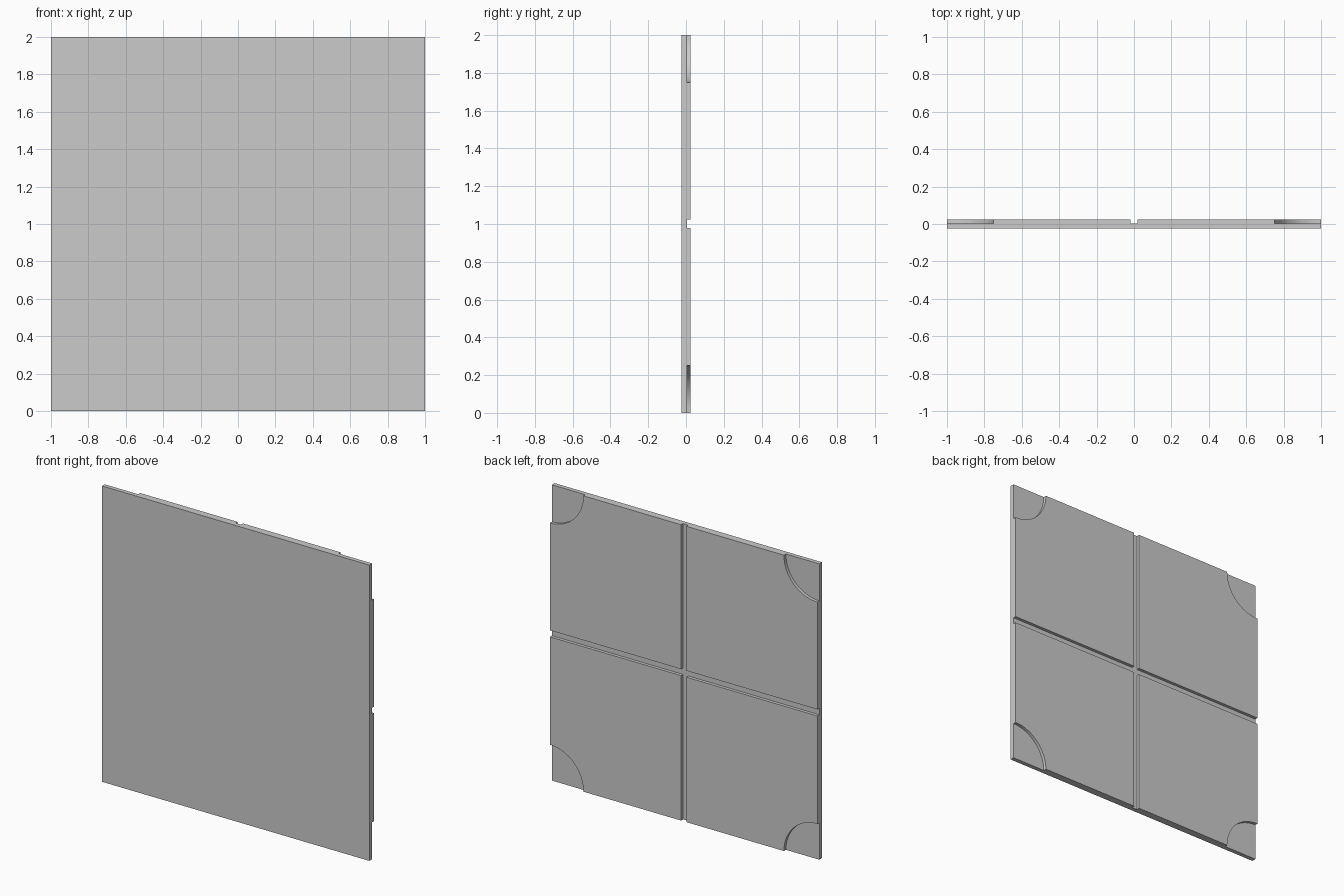
import bpy
from math import pi

if "Cube" in bpy.data.objects:
    bpy.data.objects.remove(bpy.data.objects["Cube"])

FLOOR, BACK = 0.004, 0.025      # depth of the recesses and the rear face
CUT_DEPTH = 0.1                 # cutters overshoot the rear face


def box(name, size, loc):
    bpy.ops.mesh.primitive_cube_add(size=1, location=loc)
    ob = bpy.context.object
    ob.name = name
    ob.scale = size
    bpy.ops.object.transform_apply(location=True, rotation=False, scale=True)
    return ob


def disc(name, x, z):
    bpy.ops.mesh.primitive_cylinder_add(
        vertices=64, radius=0.25, depth=CUT_DEPTH,
        location=(x, FLOOR + CUT_DEPTH / 2, z), rotation=(pi / 2, 0, 0))
    ob = bpy.context.object
    ob.name = name
    return ob


# Square panel
panel = box("wall_panel", (2, 2 * BACK, 2), (0, 0, 1))

# Cutters: cross grooves and quarter-round corner recesses on the back
cy = FLOOR + CUT_DEPTH / 2
cutters = [
    box("groove_vertical_cutter", (0.04, CUT_DEPTH, 2.2), (0, cy, 1)),
    box("groove_horizontal_cutter", (2.2, CUT_DEPTH, 0.044), (0, cy, 1.002)),
]
cutters += [disc("corner_cutter", x, z) for x in (-1, 1) for z in (0, 2)]

# Carve each recess into the panel
bpy.ops.object.select_all(action='DESELECT')
bpy.context.view_layer.objects.active = panel
panel.select_set(True)
for cutter in cutters:
    cutter.hide_render = True
    mod = panel.modifiers.new("carve", 'BOOLEAN')
    mod.operation = 'DIFFERENCE'
    mod.solver = 'EXACT'
    mod.object = cutter
    bpy.ops.object.modifier_apply(modifier=mod.name)
    bpy.data.objects.remove(cutter)

# Smooth the round recess walls, keep the rest crisp
bpy.ops.object.shade_smooth_by_angle(angle=pi / 6)
